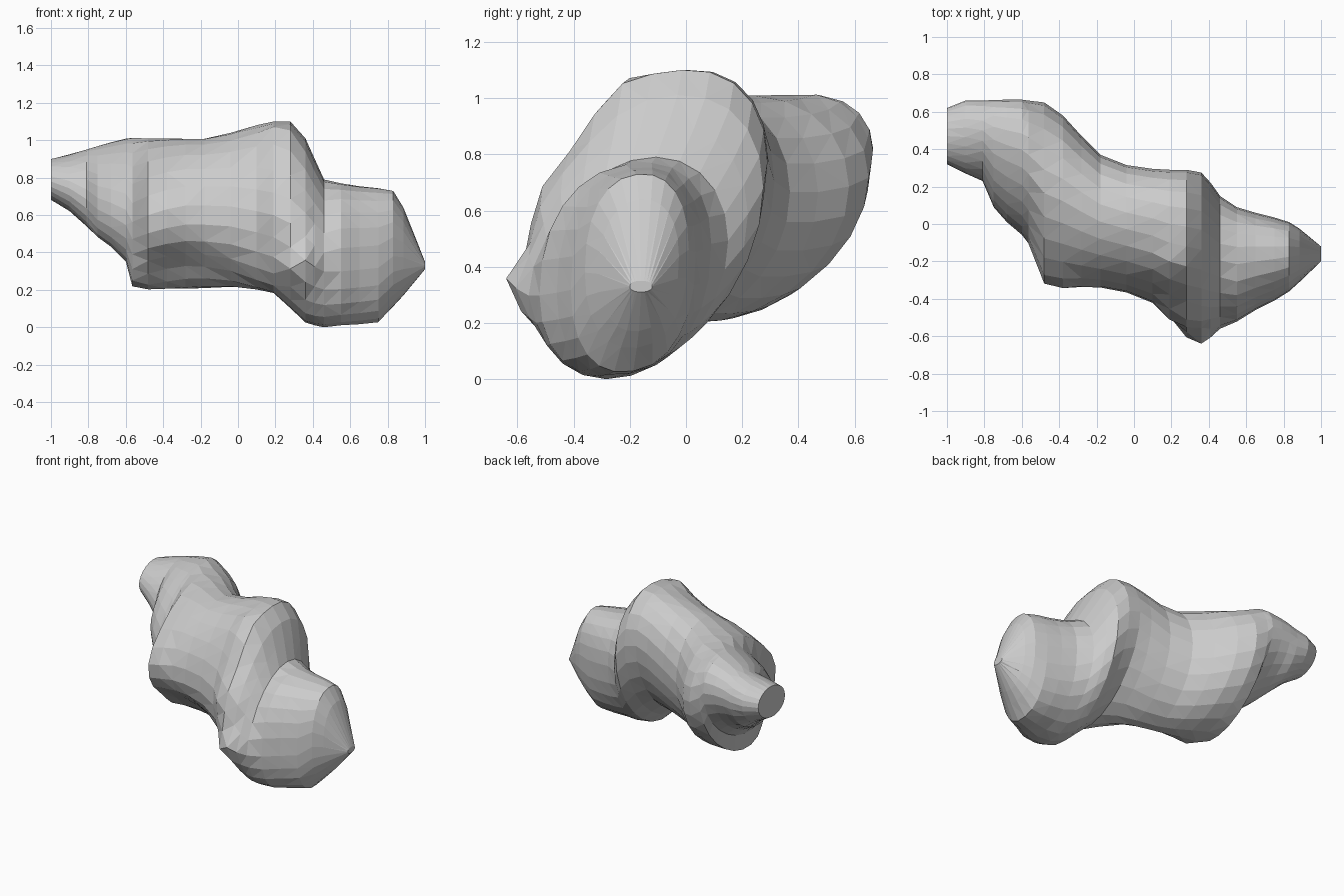
import bpy, bmesh
from math import sin, cos, exp, tau, copysign
from mathutils import Vector

SIDES = 24

# Cross-sections along x: x, y min, y max, z min, z max, skew of the oval
SECTIONS = [
    (-1.00, 0.32, 0.62, 0.68, 0.90, 0.1),
    (-0.90, 0.27, 0.66, 0.62, 0.925, 0.2),
    (-0.81, 0.23, 0.66, 0.54, 0.95, 0.3),
    (-0.75, 0.09, 0.663, 0.48, 0.97, 0.4),
    (-0.68, 0.01, 0.665, 0.43, 0.99, 0.42),
    (-0.60, -0.06, 0.665, 0.35, 1.01, 0.42),
    (-0.565, -0.12, 0.66, 0.215, 1.015, 0.4),
    (-0.48, -0.32, 0.65, 0.20, 1.01, 0.28),
    (-0.38, -0.335, 0.58, 0.20, 1.01, 0.2),
    (-0.28, -0.34, 0.47, 0.20, 1.01, 0.15),
    (-0.18, -0.345, 0.37, 0.20, 1.01, 0.15),
    (-0.04, -0.37, 0.315, 0.20, 1.04, 0.2),
    (0.10, -0.42, 0.295, 0.195, 1.08, 0.3),
    (0.19, -0.49, 0.29, 0.18, 1.10, 0.35),
    (0.28, -0.53, 0.29, 0.10, 1.10, 0.35),
    (0.36, -0.55, 0.275, 0.025, 1.01, 0.33),
    (0.41, -0.55, 0.22, 0.01, 0.90, 0.3),
    (0.46, -0.54, 0.15, 0.0, 0.79, 0.25),
    (0.55, -0.52, 0.09, 0.01, 0.77, 0.2),
    (0.65, -0.46, 0.06, 0.015, 0.755, 0.17),
    (0.75, -0.41, 0.035, 0.025, 0.745, 0.15),
    (0.83, -0.36, 0.01, 0.11, 0.73, 0.1),
    (0.885, -0.31, -0.025, 0.17, 0.64, 0.1),
    (1.00, -0.20, -0.12, 0.31, 0.35, 0.0),
]

# Local pushes and dents: centre, radius, movement
SCULPTS = [
    ((0.32, -0.54, 0.33), 0.11, (0, -0.11, 0)),       # front point
    ((0.26, -0.48, 0.62), 0.12, (0, -0.05, 0)),       # shoulder above the point
    ((0.20, -0.24, 1.00), 0.14, (0, 0, 0.06)),        # top shoulder
    ((-0.42, -0.30, 0.66), 0.12, (0, -0.03, 0)),      # front ridge
]
# Hollow running under the front of the body
SCULPTS += [((x, -0.2, 0.33), 0.16, (0, 0.06, 0.04)) for x in (-0.48, -0.27, -0.06)]


def power(v, p):
    return copysign(abs(v) ** p, v)


def ring(bm, x, y0, y1, z0, z1, skew):
    """Leaning oval that fits the given y and z limits, boxier on the right lobe."""
    p = 0.88 if x > 0.5 else 1.0
    verts = []
    for i in range(SIDES):
        t = tau * i / SIDES
        y = (y0 + y1) / 2 + (y1 - y0) / 2 * power(cos(t), p)
        z = (z0 + z1) / 2 + (z1 - z0) / 2 * power(sin(t + skew), p)
        co = Vector((x, y, z))
        move = Vector()
        for centre, radius, push in SCULPTS:
            d = (co - Vector(centre)).length / radius
            move += Vector(push) * exp(-d * d)
        verts.append(bm.verts.new(co + move))
    return verts


# Lumpy rock body lofted through the ovals, with flat end caps
bm = bmesh.new()
rings = [ring(bm, *s) for s in SECTIONS]
for a, b in zip(rings, rings[1:]):
    for i in range(SIDES):
        j = (i + 1) % SIDES
        bm.faces.new((a[i], a[j], b[j], b[i]))
bm.faces.new(rings[0])
bm.faces.new(rings[-1])
bmesh.ops.triangulate(bm, faces=[f for f in bm.faces if len(f.verts) == 4])
bmesh.ops.recalc_face_normals(bm, faces=bm.faces)

mesh = bpy.data.meshes.new("lumpy_rock")
bm.to_mesh(mesh)
bm.free()
rock = bpy.data.objects.new("lumpy_rock", mesh)
bpy.context.collection.objects.link(rock)
